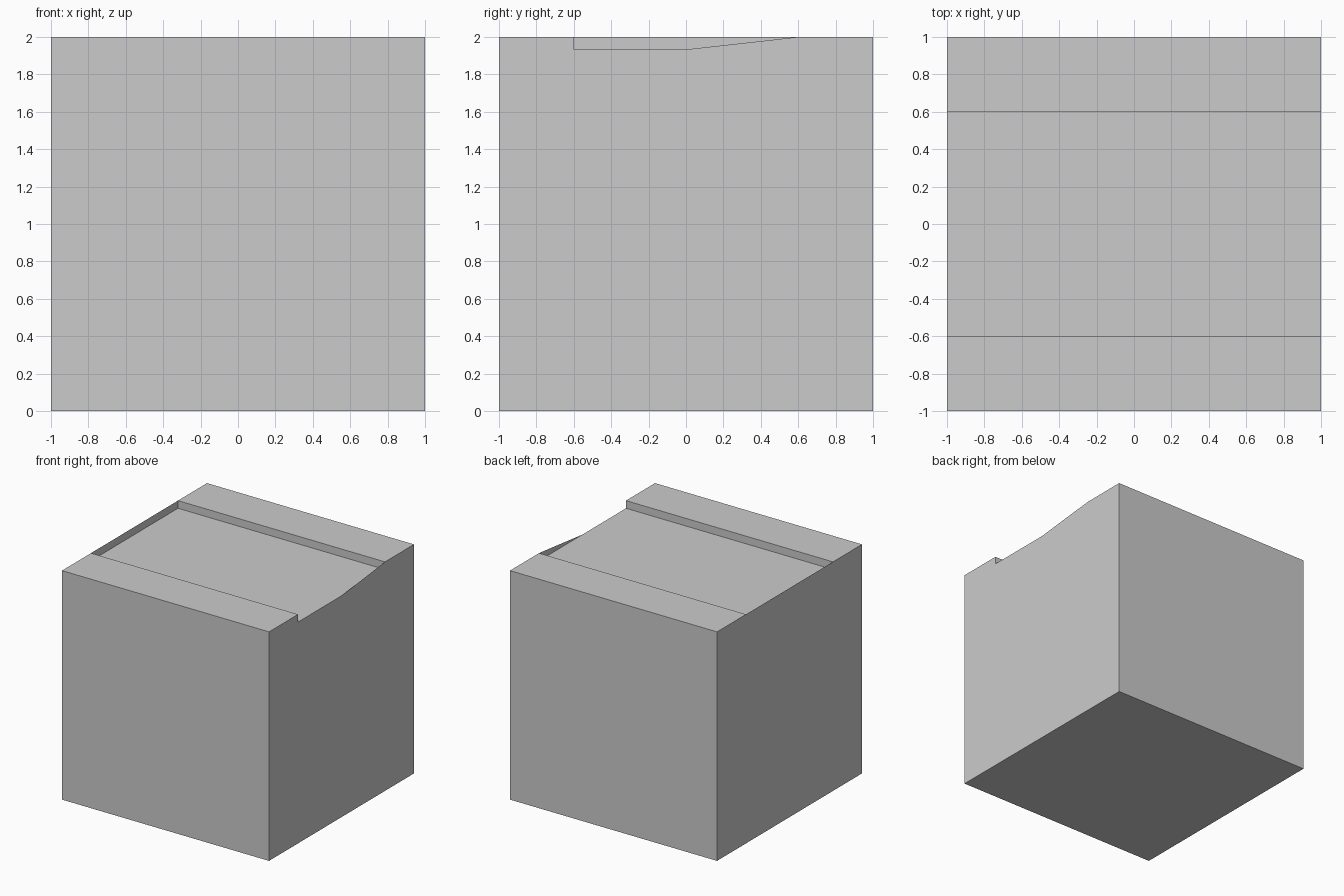
import bpy, bmesh

if "Cube" in bpy.data.objects:
    bpy.data.objects.remove(bpy.data.objects["Cube"])

TOP, FLOOR, LIP = 2.0, 1.933, 0.6

# Side outlines as (y, z), clockwise seen from +x
channel = [(-1, 0), (-1, TOP), (-LIP, TOP), (-LIP, FLOOR),
           (LIP, FLOOR), (LIP, TOP), (1, TOP), (1, 0)]
left_outline = [(-1, 0), (-1, TOP), (1, TOP), (1, 0)]
right_outline = [(-1, 0), (-1, TOP), (-LIP, TOP), (-LIP, FLOOR),
                 (0, FLOOR), (LIP, TOP), (1, TOP), (1, 0)]

bm = bmesh.new()


def face(points):
    return bm.faces.new([bm.verts.new(p) for p in points])


# Channelled body, swept from left to right
for (y0, z0), (y1, z1) in zip(channel, channel[1:] + channel[:1]):
    face([(-1, y0, z0), (1, y0, z0), (1, y1, z1), (-1, y1, z1)])

# Thin side skins: full height on the left, notched with a ramp on the right
face([(-1, y, z) for y, z in left_outline])
face([(1, y, z) for y, z in reversed(right_outline)])

bmesh.ops.remove_doubles(bm, verts=bm.verts, dist=1e-4)
mesh = bpy.data.meshes.new("channelled_block")
bm.to_mesh(mesh)
bm.free()
block = bpy.data.objects.new("channelled_block", mesh)
bpy.context.collection.objects.link(block)
